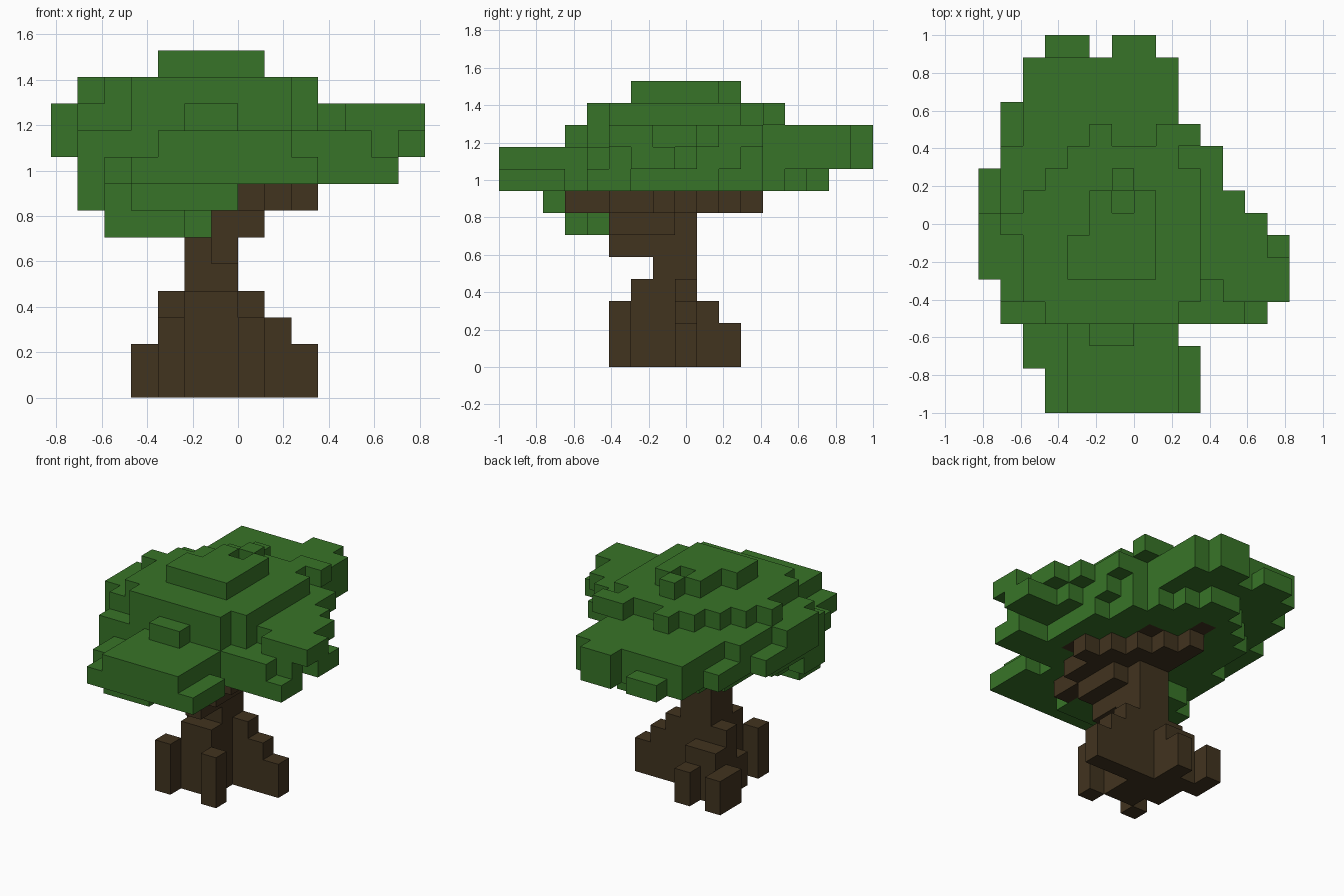
import bpy
import bmesh
from mathutils import Vector

UNIT = 2 / 17                      # edge of one block
ORIGIN = Vector((-7 * UNIT, -8.5 * UNIT, 0))

default_cube = bpy.data.objects.get("Cube")
if default_cube:
    bpy.data.objects.remove(default_cube, do_unlink=True)


def make_material(name, colour):
    material = bpy.data.materials.new(name)
    material.use_nodes = True
    material.diffuse_color = colour
    shader = material.node_tree.nodes["Principled BSDF"]
    shader.inputs["Base Color"].default_value = colour
    shader.inputs["Roughness"].default_value = 0.9
    return material


def blocks(bottom, top, *slabs):
    """Grid cells filled by slabs (x start, x end, y start, y end)."""
    return {(x, y, z)
            for x0, x1, y0, y1 in slabs
            for x in range(x0, x1)
            for y in range(y0, y1)
            for z in range(bottom, top)}


def build_blocks(name, cells, solid, material):
    """Mesh the exposed sides of the cells as flat square faces."""
    bm = bmesh.new()
    for cell in cells:
        for axis in range(3):
            for side in (0, 1):
                neighbour = list(cell)
                neighbour[axis] += 1 if side else -1
                if tuple(neighbour) in solid:
                    continue
                u, v = (axis + 1) % 3, (axis + 2) % 3
                corners = []
                for du, dv in ((0, 0), (1, 0), (1, 1), (0, 1)):
                    point = Vector(cell)
                    point[axis] += side
                    point[u] += du
                    point[v] += dv
                    corners.append(bm.verts.new(ORIGIN + point * UNIT))
                if not side:
                    corners.reverse()
                bm.faces.new(corners)
    bmesh.ops.remove_doubles(bm, verts=bm.verts, dist=UNIT / 100)
    mesh = bpy.data.meshes.new(name)
    bm.to_mesh(mesh)
    bm.free()
    mesh.materials.append(material)
    obj = bpy.data.objects.new(name, mesh)
    bpy.context.collection.objects.link(obj)
    return obj


# Roots: a core, an arm stepping down to the side, and short posts
roots = blocks(0, 2, (4, 7, 7, 9), (9, 10, 8, 9), (3, 4, 9, 11), (5, 6, 10, 11))
roots |= blocks(0, 3, (4, 5, 5, 6), (7, 8, 5, 6), (4, 6, 9, 10), (8, 9, 8, 9))
roots |= blocks(0, 4, (5, 7, 6, 9), (4, 5, 8, 9), (7, 8, 8, 9))

# Trunk column leaning into a forward bough
trunk = blocks(4, 7, (5, 7, 7, 9))
trunk |= blocks(5, 6, (6, 7, 5, 7))
trunk |= blocks(6, 7, (5, 8, 5, 8))

# Branches spreading below the leaves, with tips set into them
branches = blocks(7, 8, (7, 8, 3, 5), (6, 9, 5, 6), (5, 9, 6, 7), (5, 10, 7, 8),
                  (5, 9, 8, 9), (5, 8, 9, 10), (5, 7, 10, 11), (5, 6, 11, 12))
branches |= blocks(8, 9, (9, 10, 6, 7), (7, 8, 10, 11), (5, 6, 12, 13))

# Drooping leaves at the front
drooping_leaves = blocks(6, 7, (2, 5, 3, 5), (5, 6, 4, 5))
drooping_leaves |= blocks(7, 8, (3, 7, 2, 3), (2, 7, 3, 5), (1, 2, 4, 6),
                          (2, 6, 5, 6), (2, 4, 6, 7))

# Low leaf layer, narrowing towards the back
lower_leaves = blocks(8, 9, (3, 10, 0, 3), (2, 3, 2, 4), (3, 9, 3, 4),
                      (1, 13, 4, 6), (1, 11, 6, 9), (2, 11, 9, 10),
                      (2, 10, 10, 12), (3, 9, 12, 13), (4, 8, 13, 14),
                      (5, 7, 14, 15))

# Broad middle layer with the front shelf
middle_leaves = blocks(9, 10, (4, 9, 0, 4), (1, 12, 4, 5), (1, 13, 5, 6),
                       (1, 14, 6, 8), (0, 1, 6, 11), (1, 12, 8, 9),
                       (1, 11, 9, 11), (1, 10, 11, 12), (1, 9, 12, 13))

# Shelf at the back, with a thin side step, one thin and one thick tab
back_leaves = blocks(9, 11, (2, 9, 13, 16), (6, 8, 16, 17))
back_leaves |= blocks(9, 10, (1, 2, 13, 14), (3, 5, 16, 17))

# Upper layer with the side lobe
upper_leaves = blocks(10, 11, (5, 7, 3, 4), (3, 9, 4, 5), (1, 10, 5, 12),
                      (2, 9, 12, 13), (0, 1, 6, 9), (11, 14, 5, 6),
                      (10, 14, 6, 7), (10, 13, 7, 9), (10, 12, 9, 10),
                      (10, 11, 10, 12))

# Dome and crown, with a small pit in the crown
dome_leaves = blocks(11, 12, (3, 9, 4, 5), (2, 10, 5, 10), (1, 2, 8, 9),
                     (3, 10, 10, 11), (4, 9, 11, 12), (5, 6, 12, 13),
                     (8, 10, 12, 13))
crown_leaves = blocks(12, 13, (4, 8, 6, 8), (5, 8, 8, 10), (6, 7, 10, 11))
crown_leaves -= blocks(12, 13, (6, 7, 9, 10))

bark = make_material("dark brown bark", (0.053, 0.033, 0.0135, 1))
leaf = make_material("leaf green", (0.039, 0.175, 0.021, 1))

wood_parts = {"roots": roots, "trunk": trunk, "branches": branches}
leaf_parts = {"drooping_leaves": drooping_leaves, "lower_leaves": lower_leaves,
              "middle_leaves": middle_leaves, "back_leaves": back_leaves,
              "upper_leaves": upper_leaves, "dome_leaves": dome_leaves,
              "crown_leaves": crown_leaves}

wood = set().union(*wood_parts.values())
solid = wood.union(*leaf_parts.values())
for name, cells in wood_parts.items():
    build_blocks(name, cells, solid, bark)
for name, cells in leaf_parts.items():
    build_blocks(name, cells - wood, solid, leaf)
